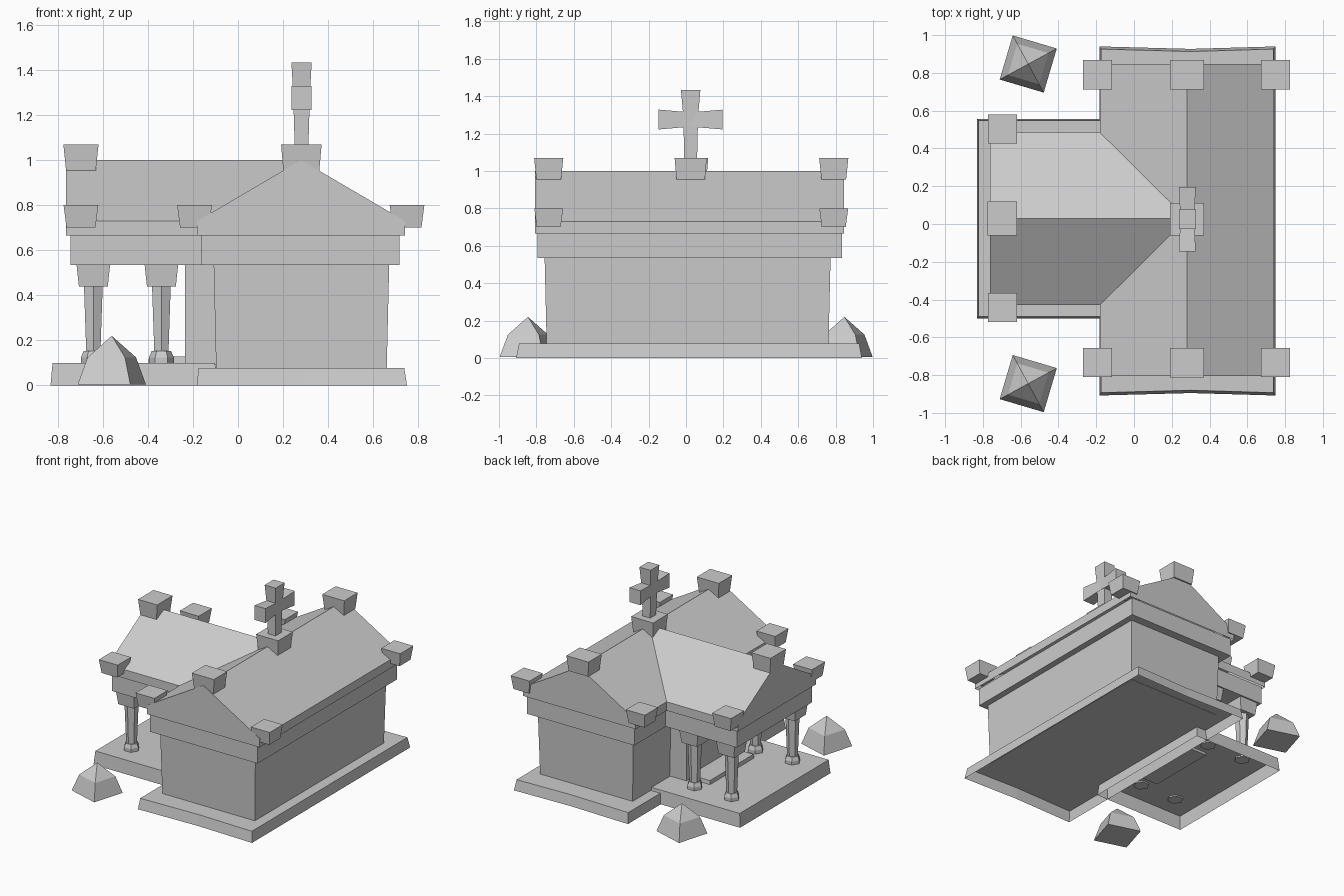
import bpy, bmesh
from math import cos, sin, pi, radians
from mathutils import Matrix, Vector

if "Cube" in bpy.data.objects:
    bpy.data.objects.remove(bpy.data.objects["Cube"])


def loft(name, rings, loc=(0, 0, 0), rot=None, bottom=True):
    """Skin a stack of rings (a one-point ring makes a tip)."""
    bm = bmesh.new()
    vs = [[bm.verts.new(p) for p in r] for r in rings]
    n = len(vs[0])
    for a, b in zip(vs, vs[1:]):
        for i in range(n):
            j = (i + 1) % n
            bm.faces.new((a[i], a[j], b[0]) if len(b) == 1 else (a[i], a[j], b[j], b[i]))
    if len(vs[-1]) > 2:
        bm.faces.new(vs[-1])
    if bottom:
        bm.faces.new(vs[0][::-1])
    me = bpy.data.meshes.new(name)
    bm.to_mesh(me)
    bm.free()
    ob = bpy.data.objects.new(name, me)
    ob.matrix_world = Matrix.Translation(loc) @ (rot or Matrix.Identity(4))
    bpy.context.collection.objects.link(ob)
    return ob


def rect(hx, hy, z):
    return [(-hx, -hy, z), (hx, -hy, z), (hx, hy, z), (-hx, hy, z)]


def ngon(r, z, n, a0=0.0):
    return [(r * cos(a0 + 2 * pi * i / n), r * sin(a0 + 2 * pi * i / n), z) for i in range(n)]


def block(name, x, y, z0, z1, bot, top, bottom=True):
    return loft(name, [rect(*bot, z0), rect(*top, z1)], (x, y, 0), None, bottom)


def slab(name, x0, x1, y0, y1, z0, z1, flare=0.0, bottom=True):
    hx, hy = (x1 - x0) / 2, (y1 - y0) / 2
    return block(name, (x0 + x1) / 2, (y0 + y1) / 2, z0, z1,
                 (hx, hy), (hx + flare, hy + flare), bottom)


def gable(name, centre, half, start, end, along_y):
    """Gabled roof with short upright eaves, open underneath."""
    prof = [(half, 0.665), (half, 0.73), (0, 1.0), (-half, 0.73), (-half, 0.665)]
    bm = bmesh.new()
    ends = []
    for t in (start, end):
        ends.append([bm.verts.new((centre + u, t, z) if along_y else (t, centre - u, z))
                     for u, z in prof])
    a, b = ends
    for i in range(4):
        bm.faces.new((a[i], b[i], b[i + 1], a[i + 1]))
    bm.faces.new(a)
    bm.faces.new(b[::-1])
    bmesh.ops.recalc_face_normals(bm, faces=bm.faces)
    me = bpy.data.meshes.new(name)
    bm.to_mesh(me)
    bm.free()
    bpy.context.collection.objects.link(bpy.data.objects.new(name, me))


# Hall: slightly waisted plinth, flared walls, beam band and roof
def plinth_ring(x0, x1, y0, y1, z):
    return [(x0, y0, z), (0.3, y0 + 0.013, z), (x1, y0, z),
            (x1, y1, z), (0.3, y1 - 0.013, z), (x0, y1, z)]


loft("hall_plinth", [plinth_ring(-0.183, 0.75, -0.908, 0.94, 0),
                     plinth_ring(-0.175, 0.738, -0.893, 0.926, 0.077)], bottom=False)
slab("hall_walls", -0.097, 0.66, -0.745, 0.762, 0.075, 0.54, 0.011)
slab("hall_beam", -0.162, 0.717, -0.795, 0.835, 0.535, 0.667)
gable("hall_roof", 0.28, 0.461, -0.806, 0.846, True)

# Porch: floor, door step, inner doorway, beam and roof
slab("porch_floor", -0.832, -0.093, -0.5, 0.557, 0, 0.1, -0.009, False)
slab("door_step", -0.4, -0.095, -0.23, 0.29, 0.08, 0.128, -0.005)
slab("doorway_wall", -0.235, -0.09, -0.27, 0.33, 0.09, 0.54)
slab("porch_beam", -0.744, -0.1, -0.412, 0.468, 0.535, 0.667)
gable("porch_roof", 0.028, 0.457, -0.763, 0.28, False)

# Hexagonal porch columns with square capitals
for x in (-0.642, -0.34):
    for y in (0.028 - 0.355, 0.028 + 0.355):
        loft("column_foot", [ngon(0.055, 0.09, 6), ngon(0.055, 0.125, 6), ngon(0.043, 0.152, 6)],
             (x, y, 0))
        loft("column_shaft", [ngon(0.036, 0.14, 6, pi / 6), ngon(0.048, 0.445, 6, pi / 6)],
             (x, y, 0))
        block("column_capital", x, y, 0.44, 0.54, (0.064, 0.064), (0.075, 0.075))

# Roof blocks on the eaves corners and ridge ends
S0, S1 = (0.064, 0.064), (0.077, 0.077)
for y in (-0.734, 0.79):
    for x in (-0.193, 0.75):
        block("eaves_block", x, y, 0.7, 0.8, S0, S1)
    block("ridge_block", 0.281, y, 0.955, 1.07, (0.08, 0.066), (0.09, 0.078))
for y in (-0.443, 0.503):
    block("eaves_block", -0.697, y, 0.7, 0.8, S0, S1)
block("ridge_block", -0.697, 0.029, 0.955, 1.07, (0.066, 0.08), (0.078, 0.09))
block("cross_base", 0.281, 0.025, 0.955, 1.07, (0.08, 0.076), (0.09, 0.086))

# Roof cross with arms widening outward
CX, CY, CZ = 0.282, 0.025, 1.275
block("cross_post", CX, CY, 1.05, CZ + 0.04, (0.03, 0.034), (0.038, 0.04))
block("cross_top", CX, CY, CZ, 1.434, (0.036, 0.038), (0.045, 0.052))
for s in (-1, 1):
    loft("cross_arm", [rect(0.036, 0.038, 0), rect(0.045, 0.053, 0.171)],
         (CX, CY, CZ), Matrix.Rotation(radians(90 * s), 4, 'X'))

# Pointed boulders either side of the porch
for y in (-0.845, 0.847):
    a = radians(28.5)
    loft("boulder", [ngon(0.172, 0.005, 4, a), ngon(0.122, 0.125, 4, a), [(0, 0, 0.22)]],
         (-0.56, y, 0))
